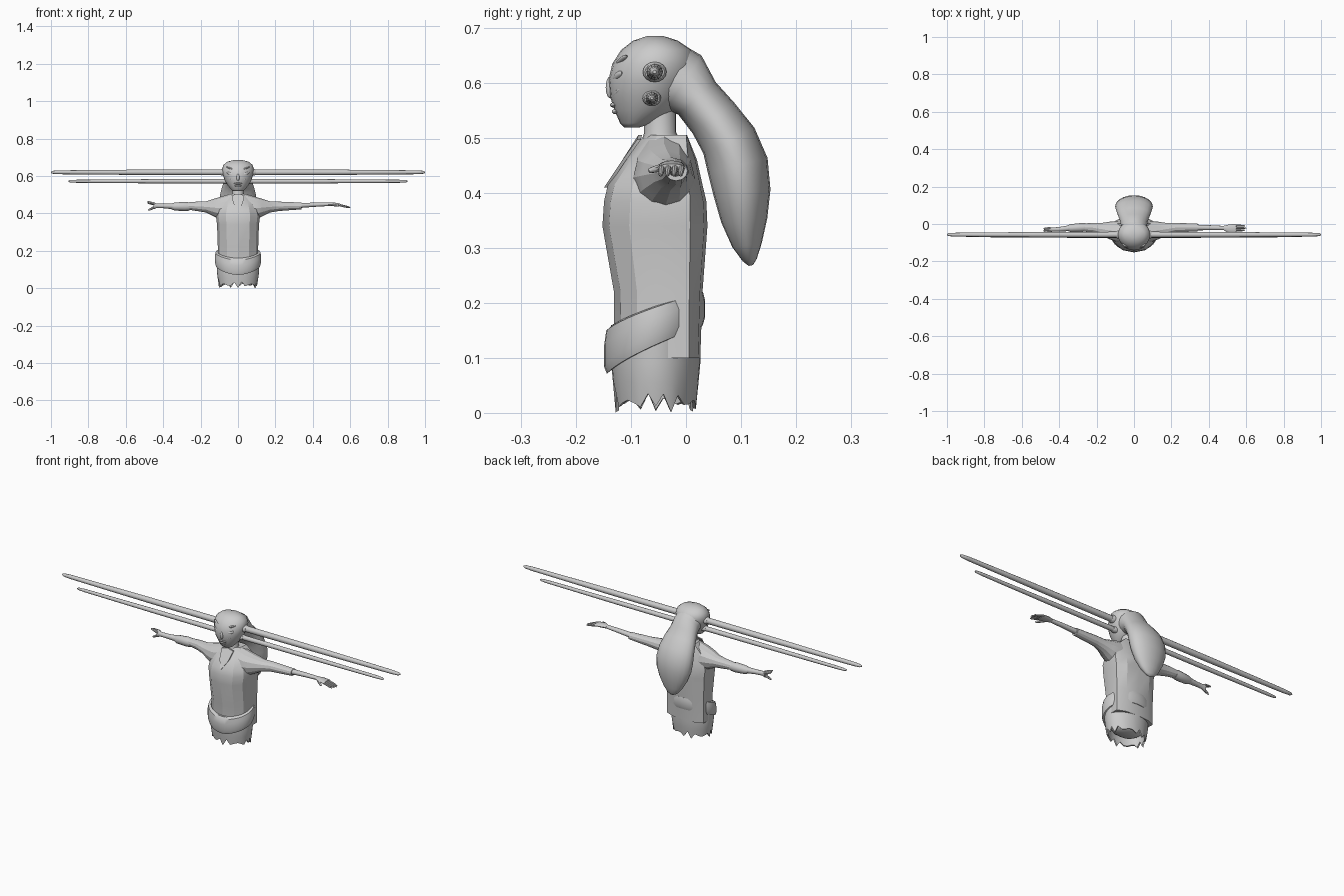
import bpy, bmesh, math
from mathutils import Vector

cube = bpy.data.objects.get("Cube")
if cube:
    bpy.data.objects.remove(cube)

grey = bpy.data.materials.new("plain grey")
grey.use_nodes = True
GREY = (0.6, 0.6, 0.6, 1)
grey.diffuse_color = GREY
grey.node_tree.nodes["Principled BSDF"].inputs["Base Color"].default_value = GREY


def make(name, bm, angle=40):
    bmesh.ops.recalc_face_normals(bm, faces=bm.faces)
    mesh = bpy.data.meshes.new(name)
    bm.to_mesh(mesh)
    bm.free()
    mesh.materials.append(grey)
    ob = bpy.data.objects.new(name, mesh)
    bpy.context.scene.collection.objects.link(ob)
    bpy.ops.object.select_all(action='DESELECT')
    ob.select_set(True)
    bpy.context.view_layer.objects.active = ob
    bpy.ops.object.shade_smooth_by_angle(angle=math.radians(angle))


def loft(name, rings, closed=False, angle=40):
    bm = bmesh.new()
    loops = [[bm.verts.new(p) for p in r] for r in rings]
    n = len(loops[0])
    pairs = list(zip(loops, loops[1:])) + ([(loops[-1], loops[0])] if closed else [])
    for a, b in pairs:
        for i in range(n):
            j = (i + 1) % n
            bm.faces.new((a[i], a[j], b[j], b[i]))
    if not closed:
        bm.faces.new(loops[0])
        bm.faces.new(loops[-1])
    make(name, bm, angle)


def ellipse(c, u, v, n=16):
    c, u, v = Vector(c), Vector(u), Vector(v)
    return [c + u * math.cos(t) + v * math.sin(t)
            for t in (2 * math.pi * i / n for i in range(n))]


def tube_x(name, rows, n=12, angle=40):
    # rows: x, y, z, half depth, half height
    loft(name, [ellipse((x, y, z), (0, ry, 0), (0, 0, rz), n)
                for x, y, z, ry, rz in rows], angle=angle)


def stack_z(name, rows, n=20, angle=40):
    # rows: z, half width, front y, back y
    loft(name, [ellipse((0, (f + b) / 2, z), (w, 0, 0), (0, (b - f) / 2, 0), n)
                for z, w, f, b in rows], angle=angle)


# Angular torso with a chest ridge
def torso_ring(z, w, f, b):
    half = [(0, f), (.55 * w, f + .012), (.88 * w, f * .68), (w, f * .35),
            (w, b * .2), (.6 * w, b * .85), (0, b)]
    return [(x, y, z) for x, y in half] + [(-x, y, z) for x, y in half[-2:0:-1]]


loft("torso", [torso_ring(*r) for r in (
    (.1, .108, -.13, .026), (.22, .108, -.131, .03), (.34, .112, -.152, .039),
    (.385, .118, -.149, .037), (.415, .112, -.142, .03),
    (.46, .095, -.112, .02), (.505, .05, -.076, .002))], angle=22)


# Skirt with torn hem and recessed underside
def hem_ring(s, z, tear=0):
    ring = ellipse((0, -.055, z), (.113 * s, 0, 0), (0, .081 * s, 0), 32)
    for i, p in enumerate(ring):
        p.z += tear * (.55 * (i % 2) + .45 * math.sin(i * 2.3))
    return ring


loft("skirt", [hem_ring(1, .16), hem_ring(1, .09), hem_ring(.96, .055),
               hem_ring(.9, .012, .025), hem_ring(.83, .014, .022), hem_ring(.82, .07)])
stack_z("inner_skirt_lining", [(.035, .05, -.09, -.02), (.05, .075, -.11, .0),
                               (.09, .09, -.12, .01)])


# Tilted waist sash, dipping at the front
def sash_ring(grow, high):
    pts = ellipse((0, -.057, 0), (.113 + grow, 0, 0), (0, .081 + grow, 0), 32)
    for p in pts:
        k = max(0, (p.y + .148) / .181) ** .7
        low_z, top_z = .063 + .095 * k, .148 + .074 * k
        p.z = low_z + (top_z - low_z) * high
    return pts


loft("waist_sash", [sash_ring(g, h) for g, h in (
    (-.006, 0), (.006, .02), (.011, .25), (.011, .7), (.007, .97), (-.006, 1))], closed=True)

# Sleeves, cuffs, forearms
for s, side, end in ((1, "left", .34), (-1, "right", .28)):
    rows = [(.04, -.04, .435, .055, .07), (.09, -.04, .428, .056, .062),
            (.13, -.035, .431, .047, .047), (.17, -.028, .435, .034, .03),
            (.22, -.02, .438, .025, .025), (end, -.018, .44, .021, .018)]
    tube_x(side + "_sleeve", [(s * x, y, z, a, b) for x, y, z, a, b in rows], 12, 25)

tube_x("left_forearm", [(.3, -.018, .441, .016, .014), (.42, -.02, .447, .013, .011),
                        (.49, -.022, .449, .011, .009)])
tube_x("left_palm", [(.48, -.022, .449, .012, .009), (.51, -.026, .449, .024, .01),
                     (.545, -.026, .446, .026, .007)])
tube_x("right_cuff", [(-.26, -.018, .437, .022, .022), (-.285, -.019, .437, .024, .025),
                      (-.34, -.022, .437, .021, .021), (-.355, -.022, .437, .014, .015)])
tube_x("right_forearm", [(-.34, -.022, .438, .016, .016), (-.4, -.028, .44, .012, .012),
                         (-.435, -.03, .441, .011, .012), (-.452, -.031, .442, .012, .02)])


# Fingers from tapered tubes
def finger(name, a, b, r):
    a, b = Vector(a), Vector(b)
    d = (b - a).normalized()
    u = d.orthogonal().normalized()
    v = d.cross(u)
    loft(name, [ellipse(a + (b - a) * t, u * r * k, v * r * k, 8)
                for t, k in ((0, 1), (.5, .95), (.88, .7), (1, .25))])


for i in range(4):
    y = -.044 + .012 * i
    finger("left_finger", (.538, y, .446), (.6 - .006 * abs(i - 2), y - .002, .432), .0058)
finger("left_thumb", (.505, -.042, .447), (.54, -.068, .44), .007)
for i in range(3):
    finger("right_finger", (-.447, -.04 + .009 * i, .45),
           (-.484, -.043 + .009 * i, .464 - .004 * i), .0062)
finger("right_thumb", (-.447, -.033, .433), (-.48, -.036, .417), .0065)

# Neck, neckline and head
stack_z("neck", [(.48, .042, -.085, .0), (.51, .03, -.076, -.018), (.56, .03, -.076, -.018)])
bm = bmesh.new()
outline = [(0, -.149, .41), (.026, -.119, .455), (.034, -.089, .497), (0, -.087, .505),
           (-.034, -.089, .497), (-.026, -.119, .455)]
bm.faces.new([bm.verts.new(p) for p in outline])
solid = bmesh.ops.extrude_face_region(bm, geom=bm.faces[:])
bmesh.ops.translate(bm, vec=(0, .007, 0),
                    verts=[v for v in solid["geom"] if isinstance(v, bmesh.types.BMVert)])
make("neckline_panel", bm, 20)

stack_z("head", [(.519, .024, -.112, -.085), (.527, .036, -.12, -.06),
                 (.55, .055, -.13, -.02), (.575, .07, -.138, .0), (.605, .081, -.141, .014),
                 (.635, .086, -.134, .02), (.66, .078, -.118, .01), (.677, .056, -.096, -.015),
                 (.685, .024, -.072, -.04)], 24, 50)

# Long swept hair bundle
hair = [(-.045, .615, .068, .068), (-.005, .6, .07, .06), (.02, .572, .075, .045),
        (.05, .536, .087, .047), (.078, .495, .097, .052), (.094, .45, .101, .056),
        (.102, .4, .096, .052), (.106, .35, .078, .042), (.111, .305, .052, .027),
        (.116, .278, .028, .013), (.118, .268, .008, .004)]
rings = []
for i, (y, z, w, t) in enumerate(hair):
    p, q = hair[max(i - 1, 0)], hair[min(i + 1, len(hair) - 1)]
    d = Vector((0, q[0] - p[0], q[1] - p[1])).normalized()
    rings.append(ellipse((0, y, z), (w, 0, 0), Vector((0, -d.z, d.y)) * t, 20))
loft("hair_bundle", rings, angle=60)

# Two long hairpins through the head, with mounting rings
for name, y, z, length, r in (("upper_hairpin", -.057, .62, 1, .016),
                              ("lower_hairpin", -.062, .572, .907, .0125)):
    tube_x(name, [(length * k, y, z, r * f, r * f) for k, f in (
        (-1, .2), (-.99, .5), (-.95, .65), (-.5, .9), (0, 1),
        (.5, .9), (.95, .65), (.99, .5), (1, .2))], 12)
    for s in (1, -1):
        x = .083 if z > .6 else .068
        tube_x(name + "_collar", [(s * (x + dx), y, z, r * f, r * f * .85) for dx, f in (
            (-.02, 1.35), (.004, 1.35), (.01, 1.1))], 16)


# Mask features, flattened ellipsoids set into the face
def bead(name, c, size, tilt=0):
    bm = bmesh.new()
    bmesh.ops.create_uvsphere(bm, u_segments=12, v_segments=8, radius=1)
    slope = .35 * ((c[0] > 0) - (c[0] < 0))
    for v in bm.verts:
        x, y, z = v.co.x * size[0], v.co.y * size[1], v.co.z * size[2]
        v.co = (c[0] + x * math.cos(tilt) - z * math.sin(tilt),
                c[1] + y + x * slope,
                c[2] + x * math.sin(tilt) + z * math.cos(tilt))
    make(name, bm, 60)


for s in (1, -1):
    bead("eye", (s * .04, -.125, .612), (.022, .006, .007), s * .35)
    bead("brow", (s * .04, -.118, .64), (.027, .007, .005), s * .4)
    bead("cheek_ridge", (s * .035, -.124, .582), (.018, .006, .004), s * .5)
bead("nose", (0, -.138, .592), (.008, .008, .02))
bead("upper_lip", (0, -.131, .56), (.022, .007, .005))
bead("lower_lip", (0, -.127, .548), (.018, .008, .005))
